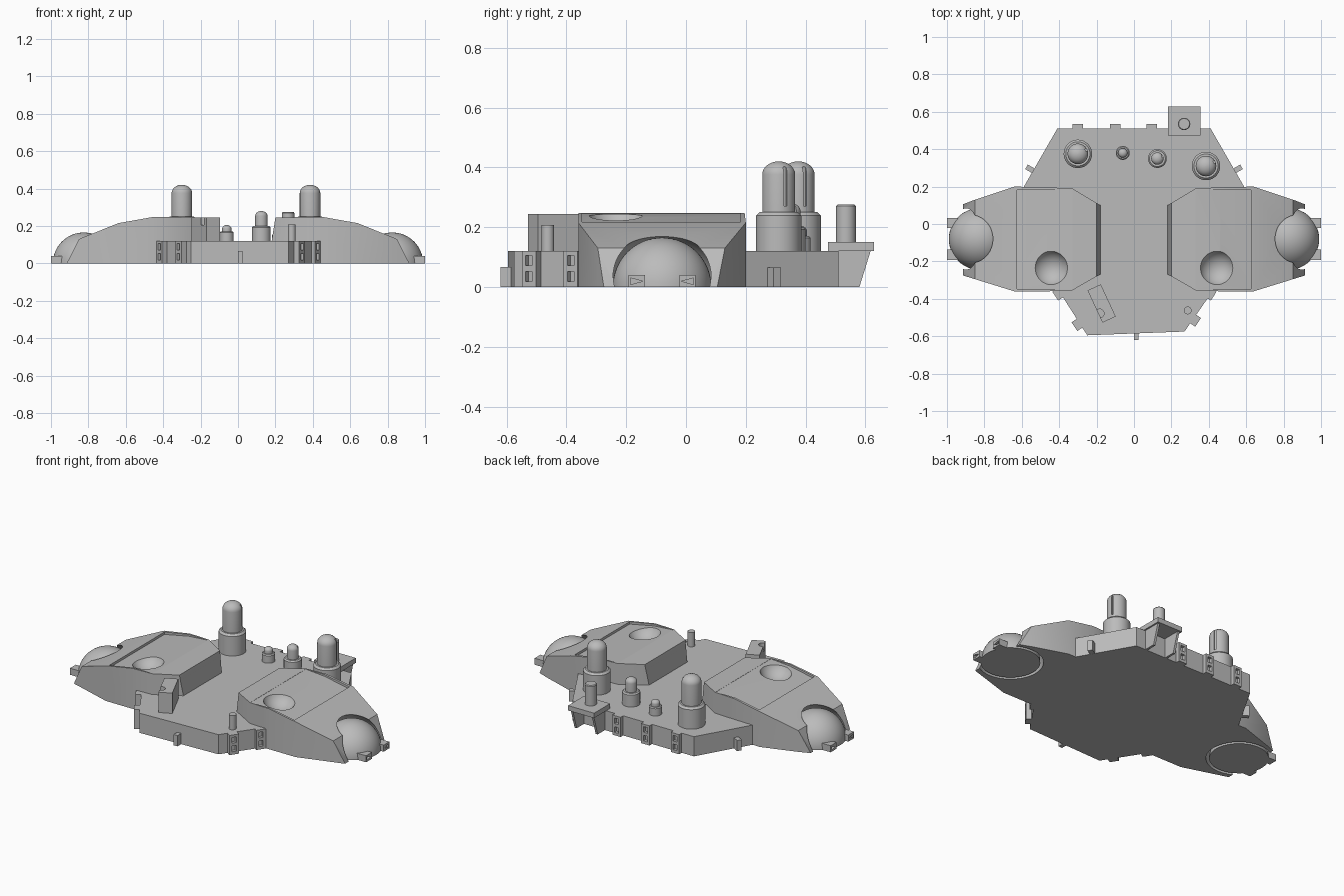
import bpy, bmesh
from math import sin, cos, pi, radians, atan2
from mathutils import Matrix, Vector

if "Cube" in bpy.data.objects:
    bpy.data.objects.remove(bpy.data.objects["Cube"])

grey = bpy.data.materials.new("plain grey")
grey.use_nodes = True
COLOUR = (0.5, 0.5, 0.5, 1)
grey.diffuse_color = COLOUR
grey.node_tree.nodes["Principled BSDF"].inputs["Base Color"].default_value = COLOUR


def finish(name, bm, smooth=False):
    bmesh.ops.recalc_face_normals(bm, faces=bm.faces)
    me = bpy.data.meshes.new(name)
    bm.to_mesh(me)
    bm.free()
    me.materials.append(grey)
    ob = bpy.data.objects.new(name, me)
    bpy.context.collection.objects.link(ob)
    if smooth:
        shade(ob)
    return ob


def shade(ob):
    bpy.ops.object.select_all(action='DESELECT')
    ob.select_set(True)
    bpy.context.view_layer.objects.active = ob
    bpy.ops.object.shade_smooth_by_angle(angle=radians(30))


def loft(name, rings):
    """Skin a list of equal-length closed rings, capped at both ends."""
    bm = bmesh.new()
    loops = [[bm.verts.new(p) for p in ring] for ring in rings]
    n = len(loops[0])
    for a, b in zip(loops, loops[1:]):
        for i in range(n):
            j = (i + 1) % n
            bm.faces.new((a[i], a[j], b[j], b[i]))
    bm.faces.new(loops[0])
    bm.faces.new(loops[-1])
    return finish(name, bm)


def prism(name, outline, z0, z1):
    return loft(name, [[(x, y, z) for x, y in outline] for z in (z0, z1)])


def box(name, centre, size, angle=0):
    bm = bmesh.new()
    bmesh.ops.create_cube(bm, size=1, matrix=Matrix.Translation(centre)
                          @ Matrix.Rotation(angle, 4, 'Z') @ Matrix.Diagonal((*size, 1)))
    return finish(name, bm)


def lathe(name, x, y, profile, sides=40):
    """Turn a (radius, z) profile about a vertical axis."""
    rings = [[(x + r * cos(2 * pi * i / sides), y + r * sin(2 * pi * i / sides), z)
              for i in range(sides)] for r, z in profile]
    ob = loft(name, rings)
    shade(ob)
    return ob


def ball(name, centre, r, floor=None):
    bm = bmesh.new()
    bmesh.ops.create_uvsphere(bm, u_segments=48, v_segments=32, radius=r,
                              matrix=Matrix.Translation(centre))
    if floor is not None:
        geom = bm.verts[:] + bm.edges[:] + bm.faces[:]
        cut = bmesh.ops.bisect_plane(bm, geom=geom, plane_co=(0, 0, floor),
                                     plane_no=(0, 0, 1), clear_inner=True)
        rim = [e for e in cut["geom_cut"] if isinstance(e, bmesh.types.BMEdge)]
        bmesh.ops.edgeloop_fill(bm, edges=rim)
    return finish(name, bm, True)


def carve(ob, cutters, smooth=False):
    for c in cutters:
        mod = ob.modifiers.new("cut", 'BOOLEAN')
        mod.operation, mod.solver, mod.object = 'DIFFERENCE', 'EXACT', c
    bpy.context.view_layer.update()
    result = bpy.data.meshes.new_from_object(
        ob.evaluated_get(bpy.context.evaluated_depsgraph_get()))
    ob.modifiers.clear()
    ob.data = result
    for c in cutters:
        bpy.data.objects.remove(c)
    if smooth:
        shade(ob)


# Flat deck
prism("deck", [(-0.41, 0.51), (0.41, 0.51), (0.6, 0.18), (0.6, -0.3), (0.42, -0.36),
               (0.27, -0.575), (-0.25, -0.595), (-0.4, -0.36), (-0.6, -0.3), (-0.6, 0.18)], 0, 0.12)

# Side pods: stations of (x, front y, back y, top z)
STATIONS = [(0.18, -0.27, 0.10, 0.12), (0.2, -0.28, 0.112, 0.245), (0.33, -0.355, 0.19, 0.247),
            (0.46, -0.36, 0.196, 0.247), (0.64, -0.36, 0.2, 0.215),
            (0.85, -0.295, 0.13, 0.13), (0.915, -0.275, 0.105, 0.002)]
BALL_X, BALL_Y, BALL_R = 0.825, -0.08, 0.165

for side, s in (("left", 1), ("right", -1)):
    pod = loft(side + "_pod", [[(s * x, a, 0), (s * x, b, 0), (s * x, b, z), (s * x, a, z)]
                               for x, a, b, z in STATIONS])
    panel = loft("panel_cutter", [[(s * x, -0.348, z), (s * x, 0.183, z),
                                   (s * x, 0.183, 0.3), (s * x, -0.348, 0.3)]
                                  for x, z in ((0.33, 0.246), (0.46, 0.236), (0.625, 0.203))])
    dimple = ball("dimple_cutter", (s * 0.448, -0.235, 0.282), 0.1)
    socket = ball("socket_cutter", (s * BALL_X, BALL_Y, 0), 0.183)
    carve(pod, [panel, dimple, socket], True)

    # Half ball sitting in the socket, with two notched feet
    ball(side + "_ball", (s * BALL_X, BALL_Y, 0), BALL_R, 0)
    for label, t in (("front", -1), ("back", 1)):
        y = BALL_Y + t * 0.085
        foot = box(f"{side}_{label}_foot", (s * 0.97, y, 0.02), (0.06, 0.055, 0.04))
        notch = loft("notch_cutter", [[(s * x, y + t * 0.02, 0.008), (s * x, y + t * 0.02, 0.03),
                                       (s * x, y - t * 0.02, 0.019)] for x in (0.985, 1.02)])
        carve(foot, [notch])

    # Small tab on the slanted rear edge
    box(side + "_edge_tab", (s * 0.553, 0.293, 0.033), (0.05, 0.028, 0.065), s * radians(-30 + 60))


# Domed towers and short pegs standing on the deck
def tower(name, x, y, base_r, base_z, top_r, top_z, slot=True):
    bevel, dome = base_r * 0.15, top_r * 0.8
    profile = [(base_r, 0.1), (base_r, base_z - bevel), (base_r - bevel, base_z), (top_r, base_z)]
    profile += [(max(top_r * cos(k * pi / 16), 0.001), top_z - dome + dome * sin(k * pi / 16))
                for k in range(9)]
    ob = lathe(name, x, y, profile)
    if slot:
        a = radians(25)
        mid = (x + top_r * cos(a), y + top_r * sin(a), (base_z + top_z) / 2 + 0.005)
        carve(ob, [box("slot_cutter", mid, (0.022, 0.012, top_z - base_z - 0.03), a)], True)


tower("left_tower", 0.385, 0.31, 0.076, 0.25, 0.055, 0.42)
tower("right_tower", -0.3, 0.375, 0.076, 0.25, 0.055, 0.42)
tower("medium_peg", 0.125, 0.35, 0.05, 0.2, 0.033, 0.28)
tower("small_peg", -0.06, 0.38, 0.037, 0.17, 0.025, 0.205, False)
lathe("front_post", 0.287, -0.462, [(0.021, 0.1), (0.021, 0.207)], 24)

# Rear bracket: shelf, two tapered ribs and a post
box("rear_shelf", (0.268, 0.552, 0.136), (0.175, 0.155, 0.03))
for label, x in (("inner", 0.19), ("outer", 0.332)):
    loft(label + "_bracket_rib", [[(x + d, 0.5, 0), (x + d, 0.58, 0),
                                   (x + d, 0.618, 0.122), (x + d, 0.5, 0.122)] for d in (0, 0.014)])
lathe("rear_post", 0.268, 0.535, [(0.033, 0.14), (0.033, 0.27), (0.029, 0.275)], 32)

# Angled block on the front right of the deck, with a round pocket
block = box("angled_block", (-0.173, -0.425, 0.18), (0.078, 0.19, 0.128), radians(25))
carve(block, [lathe("pocket_cutter", -0.183, -0.478, [(0.023, 0.205), (0.023, 0.3)], 24)], True)


# Clips with two windows, fixed around the deck edge
def clip(name, x, y, direction):
    out = Vector(direction).normalized()
    a = atan2(out.y, out.x)
    ob = box(name, (x, y, 0.06), (0.05, 0.056, 0.12), a)
    tip = Vector((x, y)) + out * 0.025
    carve(ob, [box("window_cutter", (tip.x, tip.y, z), (0.036, 0.026, 0.034), a)
               for z in (0.035, 0.088)])


for i, x in enumerate((-0.3, -0.1, 0.095)):
    clip(f"rear_clip_{i + 1}", x, 0.51, (0, 1))
clip("front_right_clip", -0.298, -0.535, (-0.83, -0.55))
clip("front_left_clip", 0.322, -0.512, (0.83, -0.55))
clip("right_pod_clip", -0.4, -0.372, (-0.83, -0.55))
clip("left_pod_clip", 0.405, -0.372, (0.83, -0.55))
box("front_tab", (0.012, -0.6, 0.033), (0.026, 0.04, 0.066))
